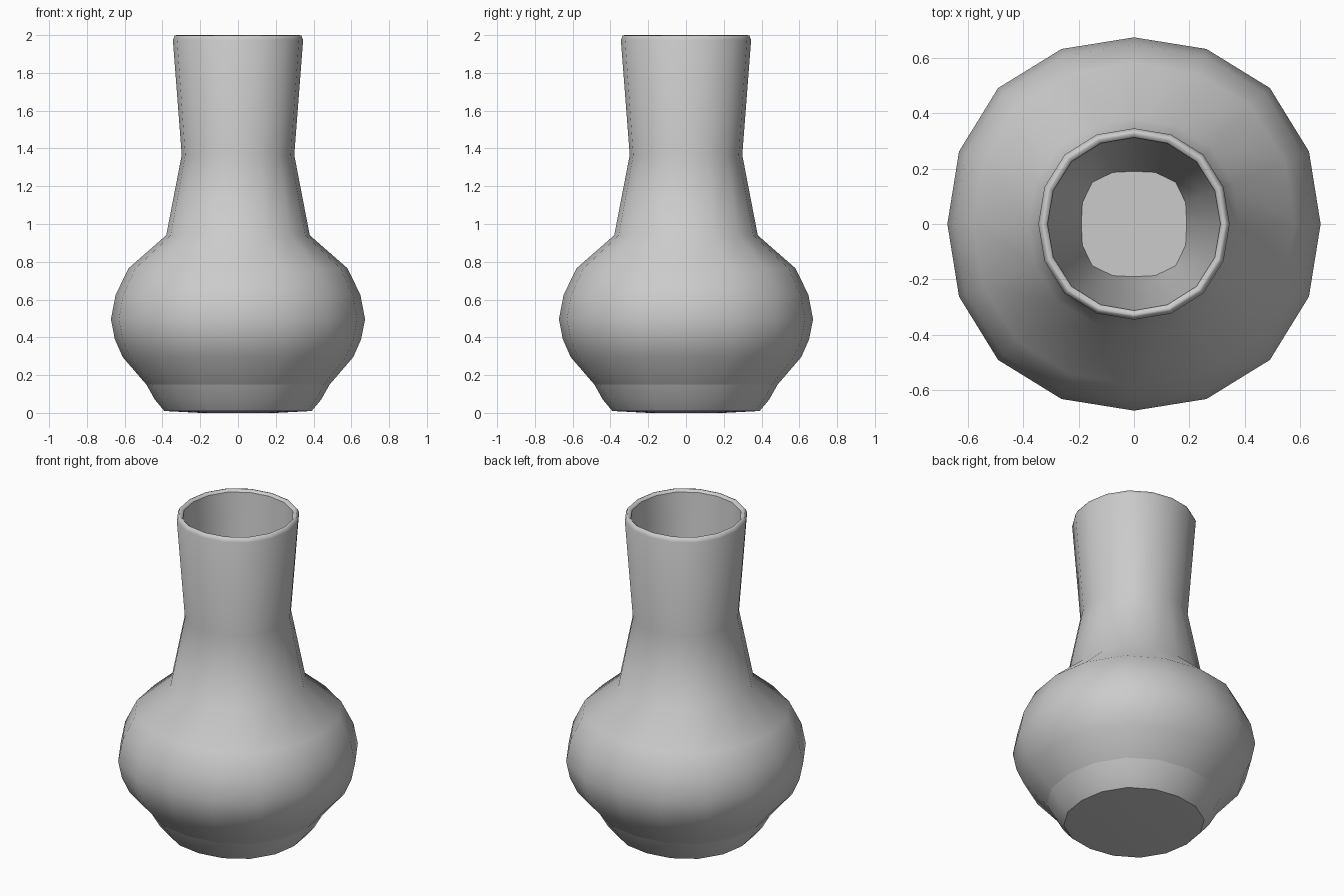
import bpy, bmesh, math

if "Cube" in bpy.data.objects:
    bpy.data.objects.remove(bpy.data.objects["Cube"])

SIDES = 16
# radius, height, diagonal swell (slightly squared cross-section), sharp ring
PROFILE = [
    (0.20, 0.000, 1.04, False),
    (0.39, 0.010, 1.03, True),
    (0.44, 0.070, 1.03, False),
    (0.485, 0.150, 1.03, True),
    (0.61, 0.295, 1.03, False),
    (0.652, 0.390, 1.03, False),
    (0.673, 0.495, 1.03, False),
    (0.648, 0.625, 1.03, False),
    (0.58, 0.765, 1.03, False),
    (0.38, 0.940, 1.03, False),
    (0.298, 1.365, 1.03, False),
    (0.345, 1.975, 1.025, False),
    (0.335, 1.997, 1.025, False),
    (0.325, 2.000, 1.02, False),
    (0.312, 1.985, 1.02, True),
    (0.262, 1.400, 1.05, False),
    (0.190, 0.800, 1.12, True),
]

bm = bmesh.new()


def ring(radius, z, swell):
    verts = []
    for i in range(SIDES):
        a = 2 * math.pi * i / SIDES
        r = radius * (1 + (swell - 1) * math.sin(2 * a) ** 2)
        verts.append(bm.verts.new((r * math.cos(a), r * math.sin(a), z)))
    return verts


# Vase wall: outside from the base up, over the rim and down the inside
rings = [ring(r, z, s) for r, z, s, _ in PROFILE]
for low, high in zip(rings, rings[1:]):
    for i in range(SIDES):
        j = (i + 1) % SIDES
        bm.faces.new((low[i], low[j], high[j], high[i]))

# Base underside and inner floor
bm.faces.new(rings[0][::-1])
bm.faces.new(rings[-1])
bmesh.ops.recalc_face_normals(bm, faces=bm.faces)

# Smooth shading with crisp base, foot line, lip and floor
for f in bm.faces:
    f.smooth = True
for verts, (_, _, _, sharp) in zip(rings, PROFILE):
    if sharp:
        for i in range(SIDES):
            bm.edges.get((verts[i], verts[(i + 1) % SIDES])).smooth = False

mesh = bpy.data.meshes.new("vase")
bm.to_mesh(mesh)
bm.free()
vase = bpy.data.objects.new("vase", mesh)
bpy.context.collection.objects.link(vase)
